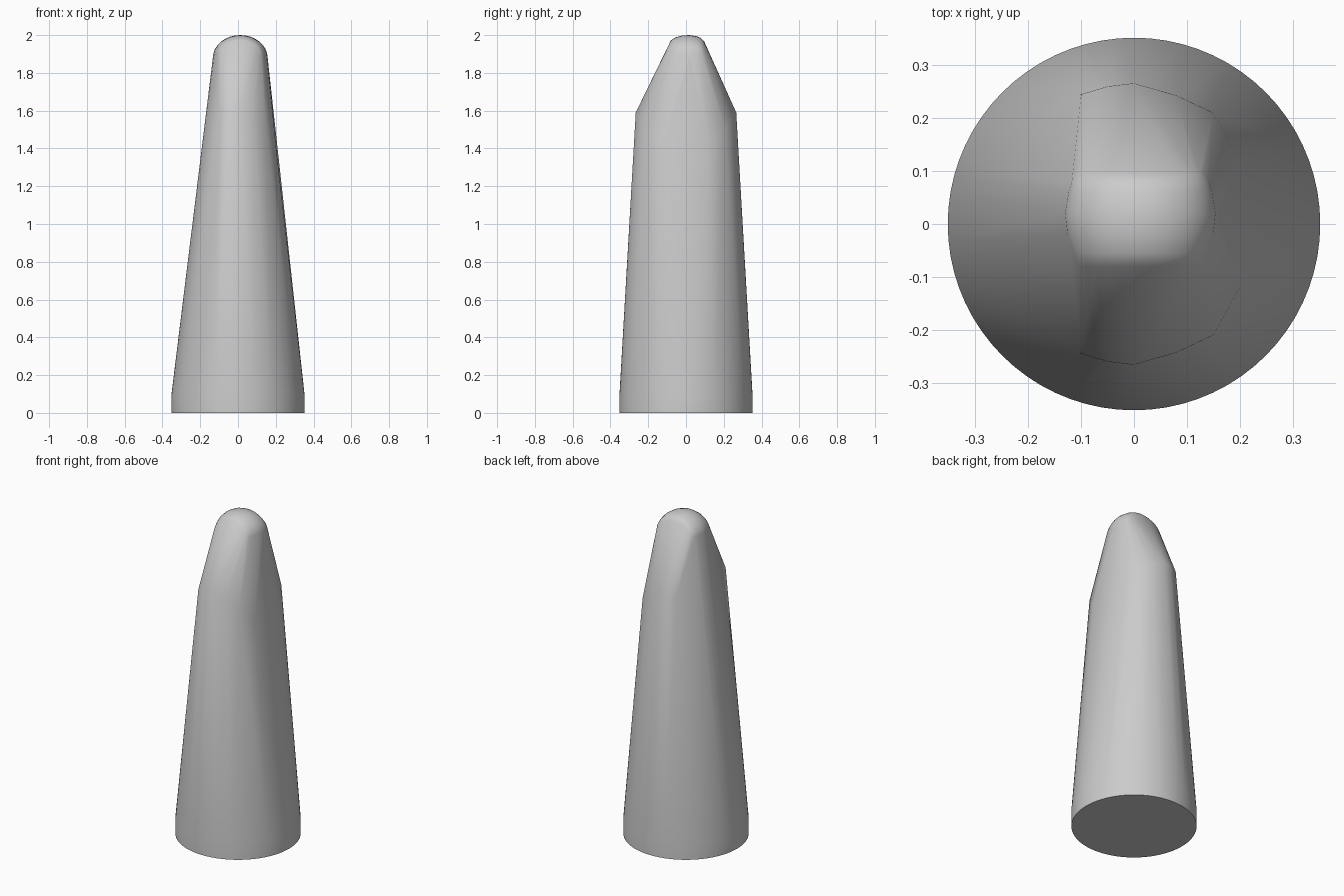
import bpy, bmesh
from math import cos, sin, pi, radians

cube = bpy.data.objects.get("Cube")
if cube:
    bpy.data.objects.remove(cube, do_unlink=True)

grey = bpy.data.materials.new("plain grey")
grey.use_nodes = True
colour = (0.6, 0.6, 0.6, 1)
grey.diffuse_color = colour
grey.node_tree.nodes["Principled BSDF"].inputs["Base Color"].default_value = colour

points = []
SIDES = 72
# Round base with a short upright rim
for z in (0, 0.1):
    for i in range(SIDES):
        a = 2 * pi * i / SIDES
        points.append((0.352 * cos(a), 0.352 * sin(a), z))

# Shoulder where the front and back slopes begin
for side in (-1, 1):
    for x, y, z in ((-0.1, 0.245, 1.58), (-0.05, 0.26, 1.59), (0, 0.266, 1.59),
                    (0.08, 0.243, 1.56), (0.15, 0.21, 1.5), (0.2, 0.12, 1.42)):
        points.append((x, side * y, z))

# Domed tip: an arch across x, softened toward front and back
STEPS = 16
for y, width, top in ((-0.08, 0.118, 1.972), (-0.055, 0.128, 1.988), (-0.02, 0.14, 1.998),
                      (0.02, 0.145, 2.0), (0.06, 0.138, 1.993),
                      (0.08, 0.132, 1.984), (0.097, 0.122, 1.965)):
    for i in range(STEPS + 1):
        a = pi * i / STEPS
        points.append((0.012 + width * cos(a), y, 1.88 + (top - 1.88) * sin(a)))

# Wrap everything in one taut skin
bm = bmesh.new()
for p in points:
    bm.verts.new(p)
hull = bmesh.ops.convex_hull(bm, input=bm.verts)
loose = [v for v in bm.verts if not v.link_faces]
bmesh.ops.delete(bm, geom=loose, context="VERTS")
bmesh.ops.dissolve_limit(bm, angle_limit=radians(0.5), verts=bm.verts, edges=bm.edges)
bmesh.ops.recalc_face_normals(bm, faces=bm.faces)

mesh = bpy.data.meshes.new("tapered_post")
bm.to_mesh(mesh)
bm.free()
mesh.materials.append(grey)
post = bpy.data.objects.new("tapered_post", mesh)
bpy.context.collection.objects.link(post)

bpy.ops.object.select_all(action="DESELECT")
post.select_set(True)
bpy.context.view_layer.objects.active = post
bpy.ops.object.shade_smooth_by_angle(angle=radians(40))
